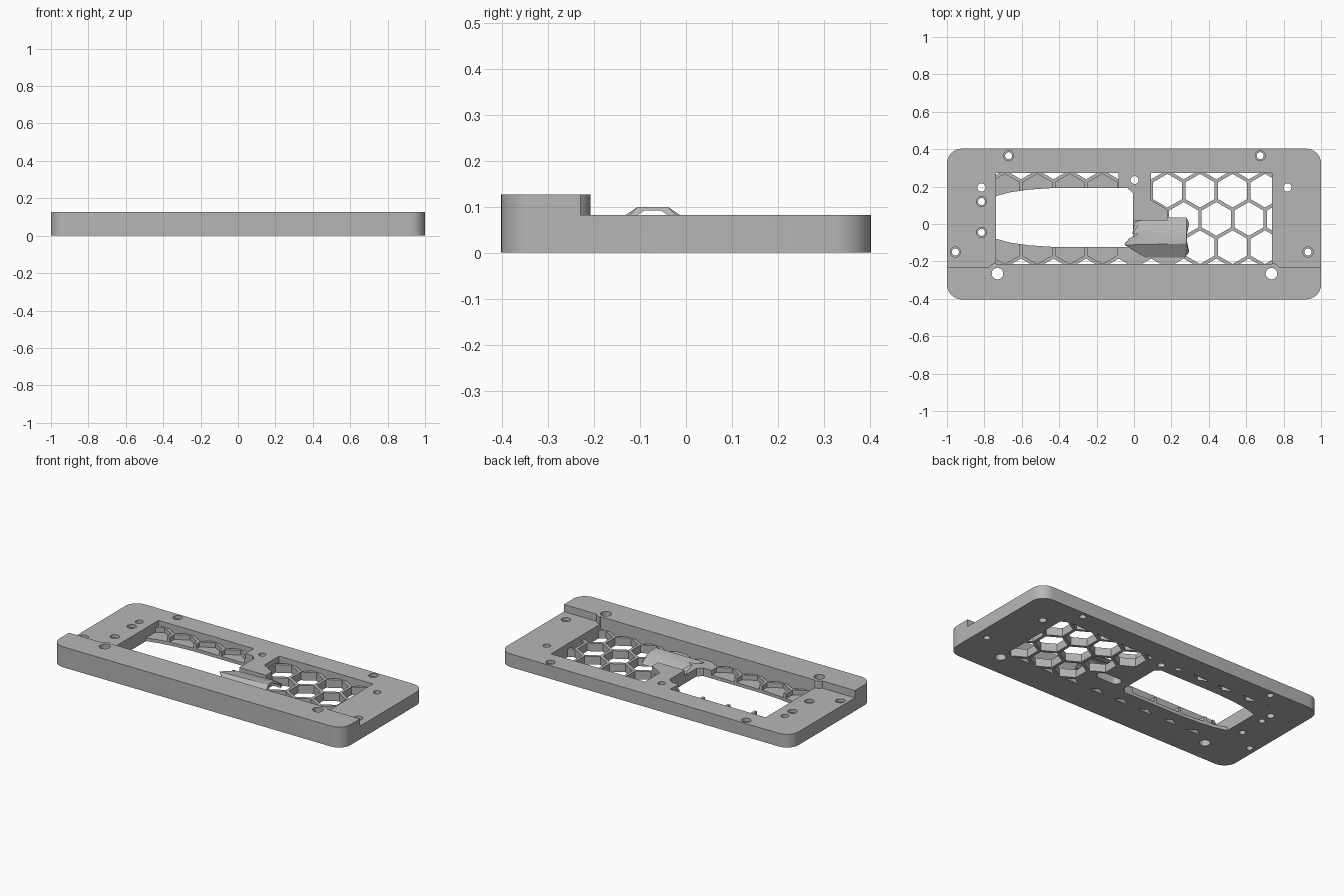
import bpy, bmesh
from math import sin, cos, radians, sqrt

cube = bpy.data.objects.get("Cube")
if cube:
    bpy.data.objects.remove(cube, do_unlink=True)

grey = bpy.data.materials.new("light grey plastic")
grey.use_nodes = True
grey.diffuse_color = (0.47, 0.47, 0.47, 1)
grey.node_tree.nodes["Principled BSDF"].inputs["Base Color"].default_value = (0.47, 0.47, 0.47, 1)


def to_object(bm, name):
    bmesh.ops.recalc_face_normals(bm, faces=bm.faces)
    mesh = bpy.data.meshes.new(name)
    bm.to_mesh(mesh)
    bm.free()
    mesh.materials.append(grey)
    ob = bpy.data.objects.new(name, mesh)
    bpy.context.scene.collection.objects.link(ob)
    return ob


def prism(name, outline, lo, hi, axis="z"):
    """Extrude a closed outline along z, or a (y, z) outline along x."""
    bm = bmesh.new()
    place = (lambda a, b, t: (a, b, t)) if axis == "z" else (lambda a, b, t: (t, a, b))
    rings = [[bm.verts.new(place(a, b, t)) for a, b in outline] for t in (lo, hi)]
    n = len(outline)
    bm.faces.new(rings[0])
    bm.faces.new(rings[1])
    for i in range(n):
        j = (i + 1) % n
        bm.faces.new((rings[0][i], rings[0][j], rings[1][j], rings[1][i]))
    return to_object(bm, name)


def combine(target, tool, operation="DIFFERENCE"):
    mod = target.modifiers.new("bool", "BOOLEAN")
    mod.operation, mod.solver, mod.object = operation, "EXACT", tool
    graph = bpy.context.evaluated_depsgraph_get()
    mesh = bpy.data.meshes.new_from_object(target.evaluated_get(graph))
    target.modifiers.clear()
    target.data = mesh
    bpy.data.objects.remove(tool, do_unlink=True)


def cut(target, outline, lo, hi, axis="z"):
    combine(target, prism("cutter", outline, lo, hi, axis))


def arc(x, y, r, start, end, steps):
    angles = [radians(start + (end - start) * i / steps) for i in range(steps + 1)]
    return [(x + r * cos(a), y + r * sin(a)) for a in angles]


def circle(x, y, r, n=24):
    return arc(x, y, r, 0, 360, n)[:-1]


def rect(x0, x1, y0, y1):
    return [(x0, y0), (x1, y0), (x1, y1), (x0, y1)]


def hexagon(x, y, r):
    return arc(x, y, r, 30, 330, 5)


# Heights and window limits
DECK, RAIL, GRID = 0.082, 0.127, 0.05
WX, WY0, WY1 = 0.737, -0.215, 0.272

# Outer frame: rounded block, stepped down behind the front rail
corners = []
for sx, sy, a in ((1, 1, 0), (-1, 1, 90), (-1, -1, 180), (1, -1, 270)):
    corners += arc(sx * 0.92, sy * 0.323, 0.08, a, a + 90, 8)
frame = prism("frame", corners, 0, RAIL)
boss = arc(-0.73, -0.265, 0.058, 143, 60, 8)
step = [(-1.1, -0.23)] + boss + [(-x, y) for x, y in reversed(boss)]
step += [(1.1, -0.23), (1.1, 0.5), (-1.1, 0.5)]
cut(frame, step, DECK, 0.2)
cut(frame, rect(-WX, WX, WY0, WY1), -0.1, 0.3)

# Counterbored screw holes, pin holes and rail holes
for x, y in ((-0.67, 0.365), (0.675, 0.365), (-0.815, 0.12),
             (-0.815, -0.045), (-0.955, -0.15), (0.93, -0.15)):
    cut(frame, circle(x, y, 0.019), -0.1, 0.3)
    cut(frame, circle(x, y, 0.027), DECK - 0.02, 0.3)
for x, y, r in ((-0.815, 0.195, 0.022), (0.82, 0.195, 0.022),
                (-0.73, -0.265, 0.031), (0.735, -0.265, 0.031)):
    cut(frame, circle(x, y, r), -0.1, 0.3)

# Honeycomb grille filling the window
grille = prism("honeycomb_grille", rect(-WX, WX, WY0, WY1), 0, GRID)
PITCH, ROW = 0.174, 0.151
HOLE = 0.078 / (sqrt(3) / 2)
for row in range(-2, 3):
    y = 0.027 + ROW * row
    for k in range(-7, 5):
        x = 0.266 + PITCH * k + (PITCH / 2 if row % 2 else 0)
        edge_row = abs(row) == 2
        if abs(x) > WX + 0.09:
            continue
        if edge_row or x > (0.25 if row < 1 else 0.15):
            cut(grille, hexagon(x, y, HOLE), -0.1, 0.2)
        elif abs(row) == 1 and x < -0.1:
            cut(grille, hexagon(x, y, HOLE), 0.02, 0.2)

# Solid bridge joining the back of the frame to the duct
bridge = prism("bridge", [(-0.083, WY1), (-0.083, 0.15), (-0.02, 0.02), (0.18, 0.02),
                          (0.178, 0.078), (0.092, 0.127), (0.092, WY1)], 0, DECK)

# Long tapered opening with a bowed left end
top = [(-0.8, 0.13), (-0.735, 0.15), (-0.66, 0.17), (-0.56, 0.184), (-0.44, 0.192),
       (-0.035, 0.192), (-0.005, 0.165)]
opening = top + [(x, 0.07 - y) for x, y in reversed(top)]
for part in (grille, bridge):
    cut(part, opening, -0.1, 0.3)
cut(bridge, circle(0.003, 0.235, 0.021), -0.1, 0.3)
cut(grille, circle(0.003, 0.235, 0.021), -0.1, 0.3)

# Slot in the floor under the duct
slot = arc(0.18, -0.06, 0.03, -90, 90, 8) + arc(0.08, -0.06, 0.03, 90, 270, 8)
cut(grille, slot, -0.1, 0.2)

# Faceted duct hood, pointed towards the opening
bm = bmesh.new()
for p in ((0.28, -0.105, 0.1), (0.28, -0.04, 0.1), (-0.05, -0.112, 0.094), (0.0, -0.04, 0.09),
          (0.295, -0.15, 0.055), (0.295, 0.005, 0.055), (0.27, -0.18, 0.05), (0.28, 0.035, 0.05),
          (0.06, -0.18, 0.05), (-0.02, -0.128, 0.07), (0.05, 0.035, 0.05), (-0.005, -0.0, 0.05),
          (0.295, -0.15, 0.045), (0.295, 0.005, 0.045)):
    bm.verts.new(p)
bmesh.ops.convex_hull(bm, input=bm.verts)
hood = to_object(bm, "duct_hood")
tunnel = [(-0.09, 0.092), (-0.055, 0.092), (-0.005, 0.06), (-0.005, 0.04),
          (-0.14, 0.04), (-0.14, 0.06)]
cut(hood, tunnel, -0.1, 0.4, "x")

# Crisp edges with smooth round walls
for part in (frame, grille, bridge, hood):
    bpy.ops.object.select_all(action="DESELECT")
    part.select_set(True)
    bpy.context.view_layer.objects.active = part
    bpy.ops.object.shade_smooth_by_angle(angle=radians(25))
